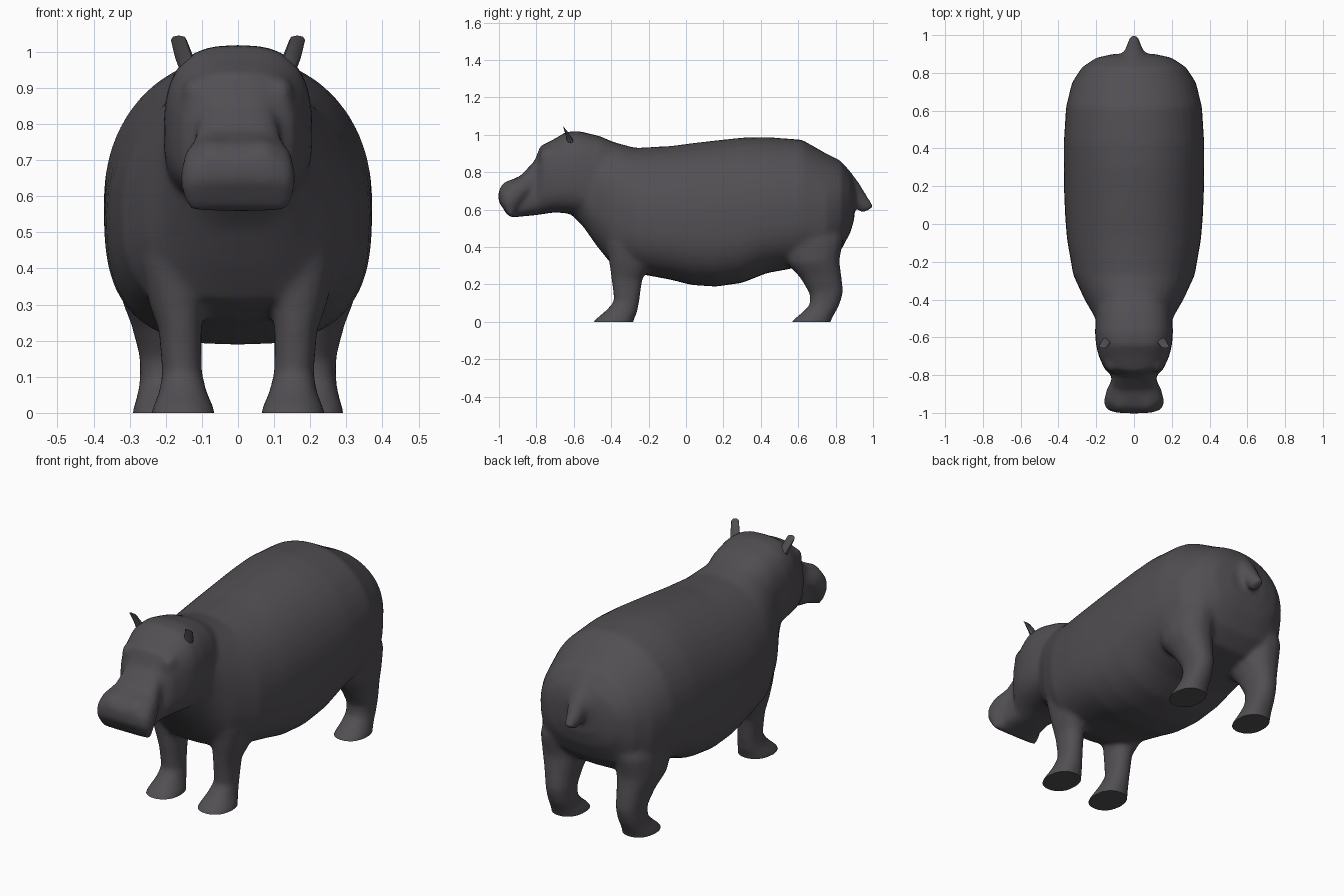
import bpy, bmesh, math
from mathutils import Vector

hide = bpy.data.materials.new("dark grey hide")
hide.diffuse_color = (0.085, 0.078, 0.088, 1)


def loft(name, rings, n=20, e=0.85, sx=1, low_e=None):
    """Skin rings; each is (y, z) of upper edge, (y, z) of lower edge,
    half width, centre x and the height fraction where it is widest."""
    bm = bmesh.new()
    loops = []
    for ty, tz, by, bz, hw, cx, m in rings:
        top, low = Vector((0, ty, tz)), Vector((0, by, bz))
        loop = []
        for i in range(n):
            a = 2 * math.pi * i / n
            c, s = math.cos(a), math.sin(a)
            ex = low_e if low_e and s < 0 else e
            x = hw * math.copysign(abs(c) ** ex, c)
            v = math.copysign(abs(s) ** ex, s)
            p = low.lerp(top, m + v * ((1 - m) if v > 0 else m))
            p.x = sx * (cx + x)
            loop.append(bm.verts.new(p))
        loops.append(loop)
    for a, b in zip(loops, loops[1:]):
        for i in range(n):
            j = (i + 1) % n
            bm.faces.new((a[i], a[j], b[j], b[i]))
    bm.faces.new(loops[0])
    bm.faces.new(loops[-1])
    bmesh.ops.recalc_face_normals(bm, faces=bm.faces)
    mesh = bpy.data.meshes.new(name)
    bm.to_mesh(mesh)
    bm.free()
    mesh.materials.append(hide)
    ob = bpy.data.objects.new(name, mesh)
    bpy.context.collection.objects.link(ob)
    return ob


def upright(rows):
    return [(y, t, y, b, w, 0, m) for y, t, b, w, m in rows]


parts = []

# Barrel trunk: y, top, bottom, half width, widest fraction
parts.append(loft("body", upright([
    (-.62, .96, .58, .13, .5), (-.55, .975, .51, .185, .5), (-.48, .965, .41, .215, .5),
    (-.40, .965, .31, .262, .45), (-.27, .93, .26, .322, .45), (-.08, .94, .225, .355, .45),
    (.03, .955, .197, .364, .45), (.16, .97, .188, .37, .45), (.30, .985, .208, .372, .45),
    (.43, .988, .26, .372, .45), (.62, .974, .295, .36, .45),
    (.75, .90, .315, .328, .45), (.83, .86, .385, .275, .5), (.88, .79, .48, .2, .5),
    (.90, .74, .55, .11, .5)]), 40, .95, 1, .74))

# Neck, skull and lower jaw
parts.append(loft("head", upright([
    (-.36, .95, .50, .17, .5), (-.46, .993, .50, .20, .5), (-.57, 1.02, .57, .207, .45),
    (-.64, 1.017, .58, .202, .45), (-.70, .98, .585, .187, .45), (-.77, .945, .575, .155, .5),
    (-.80, .85, .57, .12, .4), (-.86, .72, .565, .12, .4), (-.92, .64, .56, .115, .4)]), 28, .72))

# Overhanging upper muzzle, angled downward
parts.append(loft("muzzle", [
    (-.775, .95, -.68, .80, .105, 0, .5), (-.81, .86, -.74, .74, .108, 0, .5),
    (-.885, .78, -.795, .71, .122, 0, .5), (-.968, .745, -.83, .675, .148, 0, .5),
    (-1.003, .70, -.87, .63, .158, 0, .5), (-1.003, .645, -.90, .59, .157, 0, .5),
    (-.955, .57, -.92, .553, .14, 0, .5)], 28, .7))

# Stub tail with a broad root
parts.append(loft("tail", [
    (.86, .83, .80, .62, .09, 0, .5), (.925, .745, .87, .63, .06, 0, .5),
    (.97, .672, .915, .60, .04, 0, .5), (1.008, .615, .94, .58, .03, 0, .5)], 12, 1))

for sx in (1, -1):
    # Front leg: front edge, rear edge, half width, centre x
    parts.append(loft("front_leg", [
        (-.40, .60, -.22, .60, .06, .16, .5), (-.43, .42, -.17, .42, .095, .175, .5),
        (-.413, .32, -.19, .29, .078, .17, .5), (-.40, .23, -.232, .23, .06, .16, .5),
        (-.385, .11, -.248, .11, .056, .155, .5), (-.43, .06, -.26, .05, .068, .152, .5),
        (-.495, .005, -.28, .005, .09, .152, .5), (-.51, -.03, -.285, -.03, .092, .152, .5)],
        14, .9, sx))
    # Hind leg
    parts.append(loft("hind_leg", [
        (.52, .58, .80, .58, .09, .2, .5), (.49, .42, .845, .44, .115, .215, .5),
        (.54, .31, .822, .33, .108, .218, .5), (.61, .235, .833, .24, .082, .212, .5),
        (.66, .15, .843, .16, .067, .206, .5), (.66, .09, .822, .09, .067, .206, .5),
        (.62, .05, .80, .05, .072, .208, .5),
        (.565, .005, .775, .005, .086, .208, .5), (.55, -.03, .77, -.03, .087, .208, .5)],
        14, .9, sx))
    # Brow bump over the eye and low nostril bump
    parts.append(loft("brow", [
        (-.70, .93, -.68, .80, .03, .13, .5), (-.75, .932, -.75, .83, .033, .122, .5),
        (-.782, .91, -.782, .86, .02, .117, .5)], 10, 1, sx))
    parts.append(loft("nostril", [
        (-.91, .765, -.91, .68, .03, .07, .5), (-.96, .757, -.96, .68, .04, .07, .5),
        (-.995, .725, -.995, .66, .035, .065, .5)], 10, 1, sx))

# Fuse the parts into one skin
bpy.ops.object.select_all(action='DESELECT')
for ob in parts:
    ob.select_set(True)
skin = parts[0]
bpy.context.view_layer.objects.active = skin
bpy.ops.object.join()
rm = skin.modifiers.new("fuse", 'REMESH')
rm.mode, rm.voxel_size = 'VOXEL', 0.012
sm = skin.modifiers.new("soften", 'SMOOTH')
sm.factor, sm.iterations = 0.5, 14
for mod in ("fuse", "soften"):
    bpy.ops.object.modifier_apply(modifier=mod)

# Cut flat soles at ground level
bm = bmesh.new()
bm.from_mesh(skin.data)
bmesh.ops.bisect_plane(bm, geom=bm.verts[:] + bm.edges[:] + bm.faces[:],
                       plane_co=(0, 0, 0), plane_no=(0, 0, 1), clear_inner=True)
bmesh.ops.holes_fill(bm, edges=[ed for ed in bm.edges if ed.is_boundary], sides=0)
bm.to_mesh(skin.data)
bm.free()
dec = skin.modifiers.new("simplify", 'DECIMATE')
dec.ratio = 0.3
bpy.ops.object.modifier_apply(modifier="simplify")
if not skin.data.materials:
    skin.data.materials.append(hide)
bpy.ops.object.shade_smooth_by_angle(angle=math.radians(45))

# Ears lean outward and end in a slanted tip
for side, sx in (("right", 1), ("left", -1)):
    ear = loft(side + "_ear", [
        (-.635, .94, -.59, .94, .026, .132, .5), (-.64, .985, -.605, .975, .026, .147, .5),
        (-.657, 1.045, -.635, 1.02, .022, .164, .5)], 8, .9, sx)
    bpy.ops.object.select_all(action='DESELECT')
    ear.select_set(True)
    bpy.context.view_layer.objects.active = ear
    bpy.ops.object.shade_smooth_by_angle(angle=math.radians(40))
